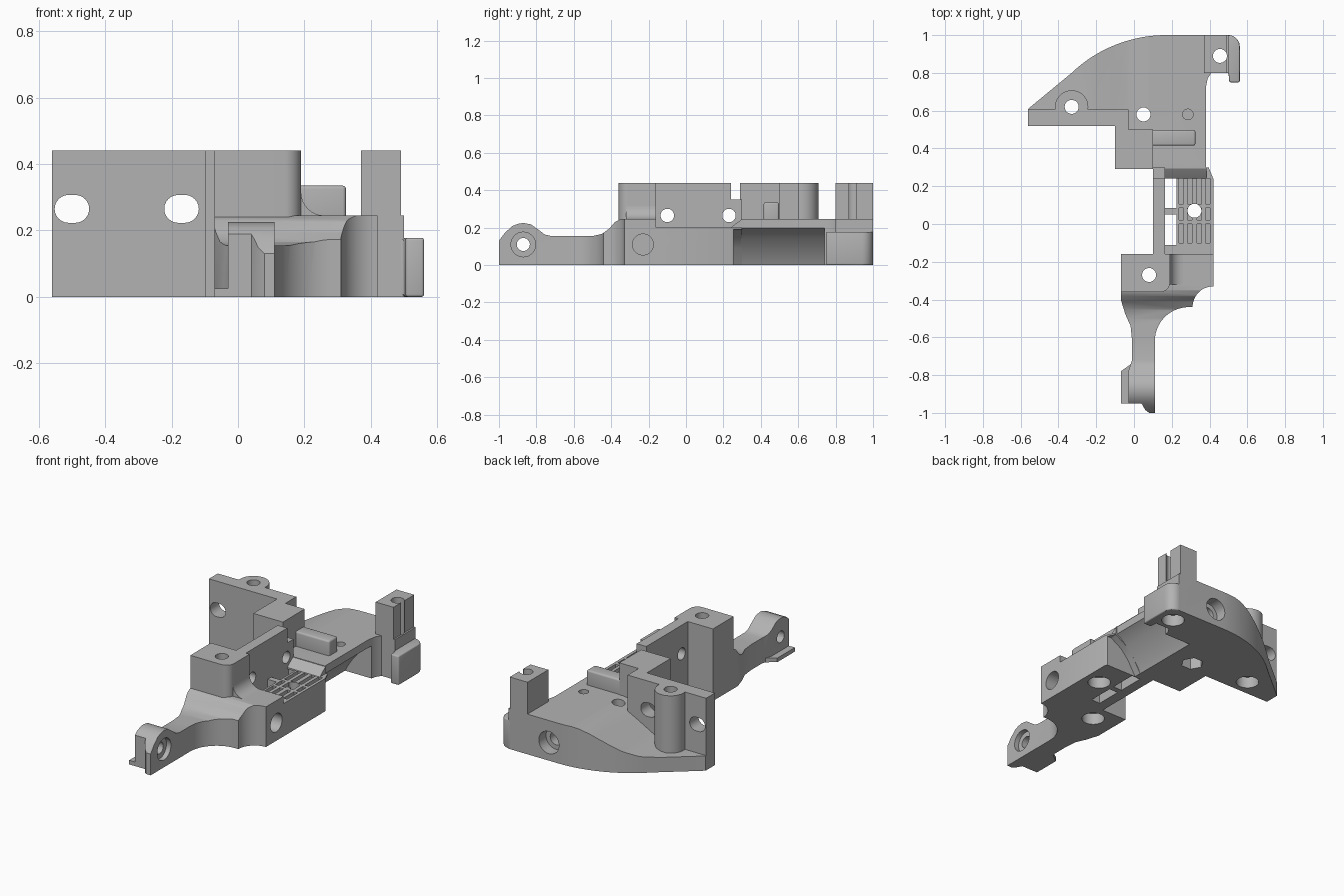
import bpy, bmesh
from math import sin, cos, radians

cube = bpy.data.objects.get("Cube")
if cube:
    bpy.data.objects.remove(cube)

grey = bpy.data.materials.new("plain grey")
grey.use_nodes = True
grey.diffuse_color = (0.45, 0.45, 0.45, 1)
grey.node_tree.nodes["Principled BSDF"].inputs["Base Color"].default_value = (0.45, 0.45, 0.45, 1)
parts, cutters = [], []


def arc(cx, cy, r, start, end, n=12):
    angles = [radians(start + (end - start) * i / n) for i in range(n + 1)]
    return [(cx + r * cos(a), cy + r * sin(a)) for a in angles]


def prism(name, outline, axis, low, high, group=parts):
    """Extrude a 2D outline along one axis."""
    place = {"x": lambda a, b, t: (t, a, b),
             "y": lambda a, b, t: (a, t, b),
             "z": lambda a, b, t: (a, b, t)}[axis]
    bm = bmesh.new()
    base = [bm.verts.new(place(a, b, low)) for a, b in outline]
    top = [bm.verts.new(place(a, b, high)) for a, b in outline]
    bm.faces.new(base)
    bm.faces.new(top)
    for i in range(len(base)):
        j = (i + 1) % len(base)
        bm.faces.new((base[i], base[j], top[j], top[i]))
    bmesh.ops.recalc_face_normals(bm, faces=bm.faces)
    mesh = bpy.data.meshes.new(name)
    bm.to_mesh(mesh)
    bm.free()
    mesh.materials.append(grey)
    obj = bpy.data.objects.new(name, mesh)
    bpy.context.collection.objects.link(obj)
    group.append(obj)
    return obj


def box(name, x0, x1, y0, y1, z0, z1, group=parts):
    return prism(name, [(x0, y0), (x1, y0), (x1, y1), (x0, y1)], "z", z0, z1, group)


def hole(axis, a, b, r, low, high, sides=32):
    ring = arc(a, b, r, 0, 360, sides)[:-1]
    return prism("hole_cutter", ring, axis, low, high, cutters)


def apply(obj, mod):
    bpy.context.view_layer.objects.active = obj
    bpy.ops.object.modifier_apply(modifier=mod.name)


def cut(obj, cutter):
    mod = obj.modifiers.new("cut", "BOOLEAN")
    mod.operation, mod.solver, mod.object = "DIFFERENCE", "EXACT", cutter
    apply(obj, mod)


def soften(obj, width):
    mod = obj.modifiers.new("soften", "BEVEL")
    mod.width, mod.segments = width, 3
    apply(obj, mod)


def touches(a, b):
    for i in range(3):
        pa = [v.co[i] for v in a.data.vertices]
        pb = [v.co[i] for v in b.data.vertices]
        if max(pa) <= min(pb) or max(pb) <= min(pa):
            return False
    return True


helpers = []

# Rear deck: curved rim, falling floor on one side, scooped underside on the other
deck_plan = [(-0.56, 0.53), (-0.1, 0.53), (-0.1, 0.3), (0.1, 0.3), (0.1, 0.295),
             (0.38, 0.295), (0.38, 0.72), (0.39, 0.77), (0.41, 0.8), (0.5, 0.8), (0.5, 1.0)]
deck_plan += arc(0.17, 0.275, 0.725, 90, 133.6, 20) + [(-0.56, 0.61)]
deck = prism("rear_deck", deck_plan, "z", 0, 0.245)
floor_cut = prism("floor_cutter", [(-0.7, 0.09), (-0.36, 0.09), (-0.28, 0.1), (-0.2, 0.13),
                                   (-0.1, 0.185), (-0.03, 0.22), (0.03, 0.239), (0.08, 0.246),
                                   (0.08, 0.3), (-0.7, 0.3)], "y", 0.5, 1.1, helpers)
scoop = prism("scoop_cutter", [(0.2, -0.01), (0.22, 0.03), (0.26, 0.09), (0.31, 0.145),
                               (0.35, 0.18), (0.385, 0.2), (0.6, 0.2), (0.6, -0.01)],
              "y", 0.2, 0.74, helpers)
cut(deck, floor_cut)
cut(deck, scoop)
prism("deck_ramp", [(0.24, 0.19), (0.24, 0.2), (0.27, 0.225), (0.3, 0.245), (0.3, 0.19)],
      "x", 0.16, 0.385)

# Tall mounting wall, boss and stepped block
box("mounting_wall", -0.56, -0.03, 0.52, 0.605, 0, 0.44)
prism("wall_boss", arc(-0.33, 0.62, 0.088, 0, 360, 40)[:-1], "z", 0, 0.44)
prism("corner_block", [(-0.1, 0.29), (0.1, 0.29), (0.1, 0.5), (-0.03, 0.5),
                       (-0.03, 0.605), (-0.1, 0.605)], "z", 0, 0.44)
soften(box("guide_rib", 0.09, 0.325, 0.415, 0.497, 0.2, 0.335), 0.01)

# Rear post with an open channel, and the hook beside it
post = box("rear_post", 0.37, 0.49, 0.8, 1.0, 0, 0.44)
cut(post, box("channel_cutter", 0.455, 0.55, 0.872, 0.908, 0.18, 0.6, helpers))
hook_plan = [(0.48, 0.8), (0.5, 0.8), (0.505, 0.75), (0.56, 0.75)]
hook_plan += arc(0.5, 0.94, 0.06, 0, 90, 8) + [(0.48, 1.0)]
soften(prism("rear_hook", hook_plan, "z", 0, 0.178), 0.008)

# Slotted tray and its side wall
tray = prism("tray", [(0.1, -0.2), (0.42, -0.2), (0.42, 0.24), (0.395, 0.3), (0.1, 0.3)],
             "z", 0, 0.2)
for y0, y1 in ((-0.11, 0.05), (0.085, 0.25)):
    cut(tray, box("window_cutter", 0.165, 0.225, y0, y1, -0.1, 0.3, helpers))
for x in (0.25, 0.295, 0.345, 0.39):
    for y0, y1 in ((-0.1, 0.0), (0.02, 0.085), (0.105, 0.24)):
        cut(tray, box("groove_cutter", x - 0.012, x + 0.012, y0, y1, 0.165, 0.3, helpers))
cut(tray, prism("tray_end_cutter", [(0.2, -0.01), (0.26, 0.09), (0.31, 0.145), (0.385, 0.19),
                                    (0.6, 0.19), (0.6, -0.01)], "y", 0.255, 0.4, helpers))
prism("side_wall", [(-0.17, 0), (0.3, 0), (0.3, 0.35), (0.24, 0.35), (0.24, 0.44),
                    (-0.17, 0.44)], "x", 0.1, 0.165)

# Front block with a fillet down to the bracket
block_plan = [(-0.07, -0.16), (-0.07, -0.36)] + arc(0.14, -0.31, 0.05, -90, 0, 8)
prism("front_block", block_plan + [(0.19, -0.16)], "z", 0, 0.44)
prism("block_fillet", [(0.18, 0.2)] + [(0.26, 0.2)] + arc(0.26, 0.315, 0.07, 270, 180, 8)
      + [(0.18, 0.315)], "y", -0.32, -0.16)

# Front arm: plan outline trimmed by its side profile, ending in a lug
arm_plan = [(-0.07, -0.16), (-0.07, -0.4), (-0.045, -0.48), (-0.018, -0.54), (-0.01, -0.62),
            (-0.01, -0.72), (-0.03, -0.78), (-0.03, -0.95), (0.04, -0.95), (0.06, -0.985),
            (0.08, -1.0), (0.11, -1.0)]
arm_plan += arc(0.29, -0.62, 0.18, 180, 95) + arc(0.42, -0.44, 0.11, 180, 90)
arm = prism("front_arm", arm_plan + [(0.42, -0.16)], "z", 0, 0.4)
arm_top = [(-1.1, 0.13), (-1.0, 0.13), (-0.97, 0.17), (-0.93, 0.208), (-0.9, 0.22),
           (-0.87, 0.225), (-0.83, 0.218), (-0.79, 0.19), (-0.755, 0.163), (-0.72, 0.155),
           (-0.5, 0.155), (-0.45, 0.166), (-0.41, 0.195), (-0.38, 0.23), (-0.35, 0.245),
           (0, 0.245), (0, 0.6), (-1.1, 0.6)]
cut(arm, prism("arm_top_cutter", arm_top, "x", -0.3, 0.6, helpers))
prism("lug_foot", [(-0.07, -0.95), (0, -0.95), (0, -0.73), (-0.07, -0.78)], "z", 0, 0.025)

# Vertical screw holes with wider recesses underneath
for x, y, sides in ((-0.33, 0.62, 32), (0.05, 0.58, 6), (0.455, 0.89, 32),
                    (0.08, -0.27, 32), (0.32, 0.07, 32)):
    hole("z", x, y, 0.037, -0.1, 0.6)
    hole("z", x, y, 0.065, -0.1, 0.07, sides)
hole("z", 0.285, 0.58, 0.028, 0.17, 0.6)

# Sideways holes: wall pins, bracket, lug and rear socket
for y in (-0.1, 0.23):
    hole("x", y, 0.265, 0.036, 0.05, 0.2)
hole("x", -0.23, 0.11, 0.056, 0.28, 0.6)
hole("x", -0.87, 0.11, 0.035, -0.2, 0.3)
hole("x", -0.87, 0.11, 0.066, 0.08, 0.3)
hole("y", 0.226, 0.11, 0.068, 0.93, 1.1)
hole("y", 0.226, 0.11, 0.04, 0.82, 1.1)

# Long slots through the mounting wall
for x in (-0.5, -0.17):
    slot = arc(x + 0.01, 0.265, 0.042, -90, 90) + arc(x - 0.01, 0.265, 0.042, 90, 270)
    prism("slot_cutter", slot, "y", 0.4, 0.7, cutters)

for part in parts:
    for cutter in cutters:
        if touches(part, cutter):
            cut(part, cutter)
for obj in cutters + helpers:
    bpy.data.objects.remove(obj)

# Smooth the curved faces, keep the edges sharp
bpy.ops.object.select_all(action="DESELECT")
for part in parts:
    part.select_set(True)
bpy.context.view_layer.objects.active = parts[0]
bpy.ops.object.shade_smooth_by_angle(angle=radians(30))
